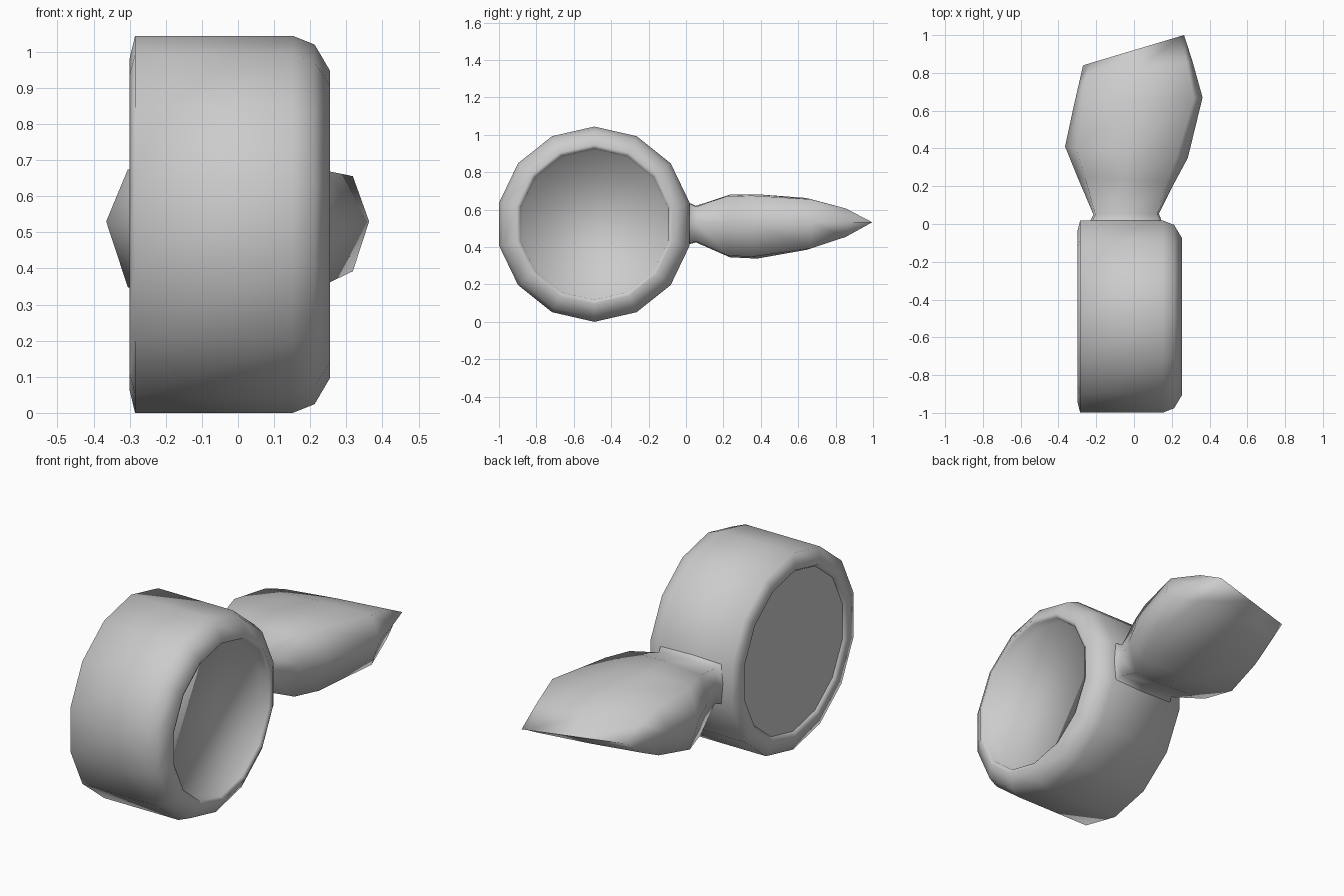
import bpy, bmesh, math

if "Cube" in bpy.data.objects:
    bpy.data.objects.remove(bpy.data.objects["Cube"])

CY, CZ, SIDES = -0.49, 0.522, 14


def loft(name, rings, angle, flat_start=False):
    """Skin a list of equal-length point rings, cap both ends, shade smooth."""
    bm = bmesh.new()
    vr = [[bm.verts.new(p) for p in ring] for ring in rings]
    n = len(rings[0])
    for a, b in zip(vr, vr[1:]):
        for i in range(n):
            j = (i + 1) % n
            bm.faces.new((a[i], a[j], b[j], b[i]))
    start = bm.faces.new(vr[0][::-1])
    bm.faces.new(vr[-1])
    if flat_start:
        bmesh.ops.split_edges(bm, edges=list(start.edges))
    else:
        bmesh.ops.remove_doubles(bm, verts=bm.verts, dist=0.0005)
    bmesh.ops.recalc_face_normals(bm, faces=[f for f in bm.faces if f is not start])
    me = bpy.data.meshes.new(name)
    bm.to_mesh(me)
    bm.free()
    ob = bpy.data.objects.new(name, me)
    bpy.context.collection.objects.link(ob)
    bpy.ops.object.select_all(action='DESELECT')
    ob.select_set(True)
    bpy.context.view_layer.objects.active = ob
    bpy.ops.object.shade_smooth_by_angle(angle=math.radians(angle))
    return ob


def circle(x, r):
    """14-sided ring around the x axis with a vertex at the top."""
    return [(x, CY + r * math.sin(t), CZ + r * math.cos(t))
            for t in (2 * math.pi * i / SIDES for i in range(SIDES))]


# Round drum: flat back disc, thick rounded rim, recessed front disc (x, radius)
drum_profile = [(-0.285, 0.425), (-0.30, 0.435), (-0.30, 0.46), (-0.285, 0.522),
                (0.152, 0.522), (0.212, 0.498), (0.255, 0.425),
                (0.245, 0.405), (0.205, 0.395)]
loft("round_drum", [circle(x, r) for x, r in drum_profile], 89, True)


def blade_ring(left, right, top, bottom, shoulder):
    """Flattened eight-sided section between a left and a right edge point."""
    (xl, yl), (xr, yr) = left, right
    edge = 0.53
    w = xr - xl

    def pt(f, z):
        return (xl + f * w, yl + f * (yr - yl), z)
    s = shoulder / w
    soft = 0.95                     # shoulders sit slightly below the crown
    zt, zb = edge + (top - edge) * soft, edge + (bottom - edge) * soft
    return [pt(0, edge), pt(s, zt), pt(0.5, top), pt(1 - s, zt),
            pt(1, edge), pt(1 - s, zb), pt(0.5, bottom), pt(s, zb)]


# Leaf-shaped blade with a narrow neck and a slanted sharp end
blade_sections = [
    ((-0.24, -0.02), (0.16, -0.02), 0.65, 0.40, 0.01),
    ((-0.23, 0.02), (0.145, 0.02), 0.635, 0.415, 0.01),
    ((-0.215, 0.05), (0.132, 0.055), 0.62, 0.425, 0.01),
    ((-0.30, 0.25), (0.215, 0.22), 0.68, 0.345, 0.04),
    ((-0.365, 0.41), (0.285, 0.35), 0.682, 0.338, 0.06),
    ((-0.32, 0.62), (0.363, 0.67), 0.662, 0.385, 0.045),
    ((-0.29, 0.75), (0.31, 0.86), 0.61, 0.45, 0.03),
    ((-0.27, 0.84), (0.265, 1.00), 0.53, 0.53, 0.03),
]
loft("leaf_blade", [blade_ring(*s) for s in blade_sections], 85)
